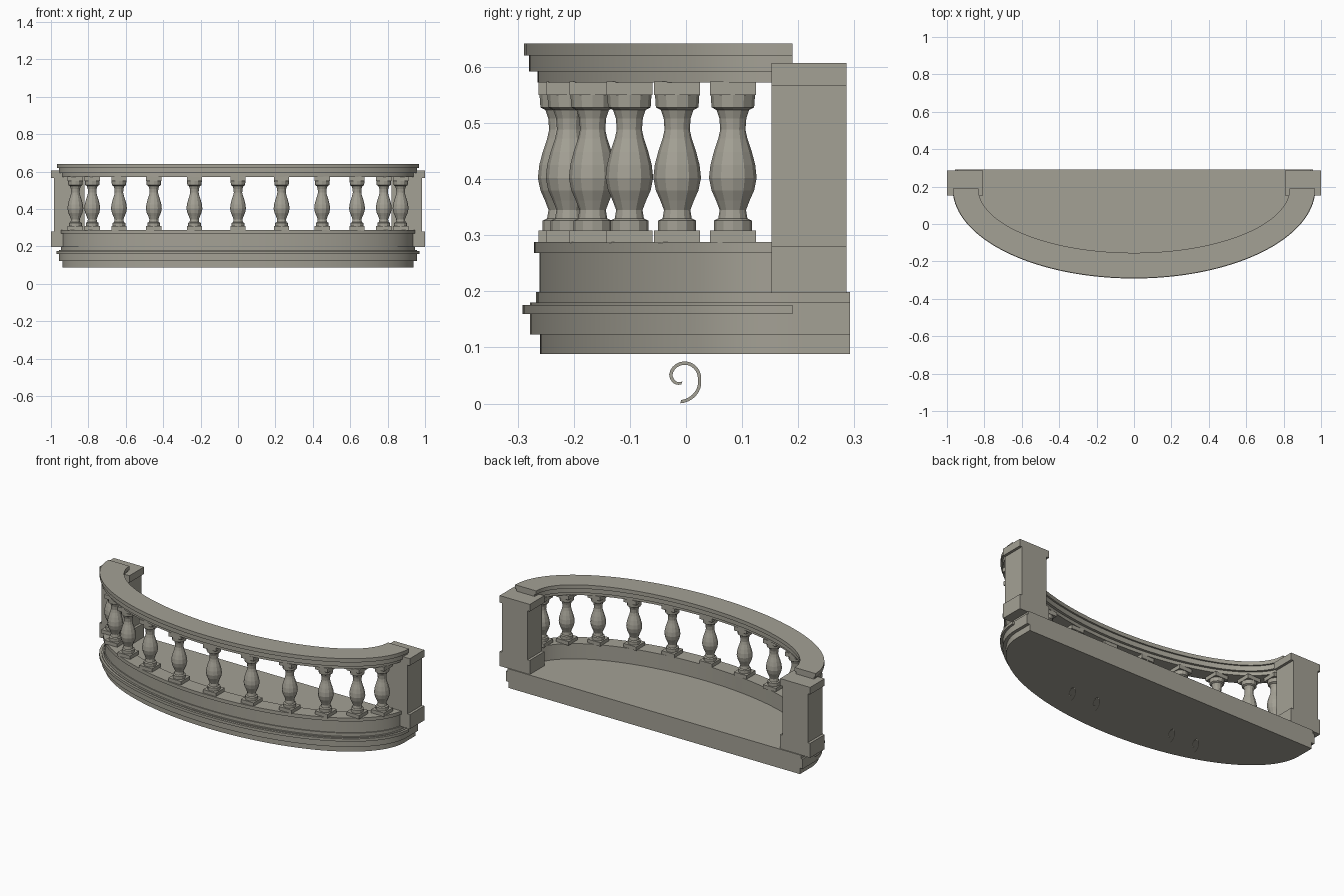
import bpy, bmesh, math

if "Cube" in bpy.data.objects:
    bpy.data.objects.remove(bpy.data.objects["Cube"], do_unlink=True)

stone = bpy.data.materials.new("warm grey stone")
stone.use_nodes = True
COLOUR = (0.37, 0.355, 0.30, 1)
stone.diffuse_color = COLOUR
stone.node_tree.nodes["Principled BSDF"].inputs["Base Color"].default_value = COLOUR

# Centre line of the balustrade: half an ellipse bulging to the front
A, B, CY = 0.90, 0.4115, 0.19
BACK = 0.292
STEPS = 72


def arc_point(t, d=0.0):
    """Point at angle t from the front middle, d outside the centre line."""
    return (A + d) * math.sin(t), CY - (B + d) * math.cos(t)


ANGLES = [math.pi * (i / STEPS - 0.5) for i in range(STEPS + 1)]


def finish(name, bm, smooth=False, fix_normals=True):
    if fix_normals:
        bmesh.ops.recalc_face_normals(bm, faces=bm.faces)
    mesh = bpy.data.meshes.new(name)
    bm.to_mesh(mesh)
    bm.free()
    mesh.materials.append(stone)
    obj = bpy.data.objects.new(name, mesh)
    bpy.context.collection.objects.link(obj)
    if smooth:
        bpy.ops.object.select_all(action='DESELECT')
        obj.select_set(True)
        bpy.context.view_layer.objects.active = obj
        bpy.ops.object.shade_smooth_by_angle(angle=math.radians(25))
    return obj


def bridge(bm, rings, closed):
    """Join neighbouring rings of vertices with quads."""
    for a, b in zip(rings, rings[1:]):
        n = len(a)
        for i in range(n if closed else n - 1):
            j = (i + 1) % n
            bm.faces.new((a[i], a[j], b[j], b[i]))


def sweep(name, section):
    """Sweep a closed (offset, height) section along the half ellipse."""
    bm = bmesh.new()
    rings = [[bm.verts.new((*arc_point(t, d), z)) for d, z in section] for t in ANGLES]
    bridge(bm, rings, True)
    bm.faces.new(rings[0])
    bm.faces.new(rings[-1])
    return finish(name, bm, True)


def slab(name, profile):
    """Solid half-ellipse floor whose edge follows an (offset, height) profile."""
    bm = bmesh.new()
    rings = []
    for d, z in profile:
        outline = [arc_point(t, d) for t in ANGLES]
        outline = [(-A - d, BACK)] + outline + [(A + d, BACK)]
        rings.append([bm.verts.new((x, y, z)) for x, y in outline])
    bridge(bm, rings, True)
    bm.faces.new(rings[0])
    bm.faces.new(rings[-1])
    return finish(name, bm, True)


def add_box(bm, x0, x1, y0, y1, z0, z1):
    made = bmesh.ops.create_cube(bm, size=1)["verts"]
    for v in made:
        v.co = ((x0 + x1) / 2 + v.co.x * (x1 - x0),
                (y0 + y1) / 2 + v.co.y * (y1 - y0),
                (z0 + z1) / 2 + v.co.z * (z1 - z0))


# Floor slab with stepped edge, and the projecting moulding around it
slab("floor_slab", [(0.0385, 0.088), (0.0385, 0.123), (0.0565, 0.123), (0.0565, 0.18),
                    (0.046, 0.18), (0.046, 0.199)])
sweep("slab_moulding", [(0.04, 0.16), (0.07, 0.16), (0.07, 0.176), (0.04, 0.176)])

# Low curved wall with a small lip on its outside
sweep("low_wall", [(-0.04, 0.197), (0.04, 0.197), (0.04, 0.268), (0.049, 0.268),
                   (0.049, 0.288), (-0.04, 0.288)])

# Handrail, stepped the same on both sides
half = [(0.043, 0.572), (0.043, 0.592), (0.058, 0.592), (0.058, 0.62),
        (0.0675, 0.62), (0.0675, 0.642)]
sweep("handrail", half + [(-d, z) for d, z in reversed(half)])

# End posts: base, shaft and cap
for side, label in ((1, "left"), (-1, "right")):
    bm = bmesh.new()
    for inset, z0, z1 in ((0, 0.197, 0.281), (0.015, 0.281, 0.566), (0, 0.566, 0.607)):
        xs = sorted((side * (0.806 + inset), side * (1.0 - inset)))
        add_box(bm, *xs, 0.152, 0.286, z0, z1)
    finish(label + "_end_post", bm)

# Balusters: turned shaft between square plates
TURNING = [(0.034, 0.308), (0.034, 0.326), (0.026, 0.330), (0.0235, 0.345),
           (0.030, 0.362), (0.038, 0.380), (0.0425, 0.402), (0.040, 0.425),
           (0.034, 0.448), (0.026, 0.472), (0.0225, 0.488), (0.024, 0.508),
           (0.029, 0.523), (0.038, 0.528), (0.0395, 0.55)]
SIDES = 12
for k in range(-5, 6):
    cx, cy = arc_point(math.radians(15 * k))
    bm = bmesh.new()
    rings = []
    for r, z in TURNING:
        rings.append([bm.verts.new((cx + r * math.cos(math.tau * i / SIDES),
                                    cy + r * math.sin(math.tau * i / SIDES), z))
                      for i in range(SIDES)])
    bridge(bm, rings, True)
    bm.faces.new(rings[0])
    bm.faces.new(rings[-1])
    for z0, z1 in ((0.286, 0.308), (0.55, 0.574)):
        add_box(bm, cx - 0.041, cx + 0.041, cy - 0.041, cy + 0.041, z0, z1)
    finish("baluster_%d" % (k + 6), bm)

# Flat scroll ornaments under the slab: (angle, outer radius) of the spiral
SPIRAL = [(-97, 0.047), (-65, 0.041), (-11, 0.0315), (40, 0.0295), (90, 0.028),
          (169, 0.0265), (209, 0.0215), (251, 0.0135)]
for n, x in enumerate((-0.41, -0.25, 0.25, 0.41)):
    bm = bmesh.new()
    rings = []
    for (a0, r0), (a1, r1) in zip(SPIRAL, SPIRAL[1:]):
        for s in range(6):
            a = math.radians(a0 + (a1 - a0) * s / 5)
            r = r0 + (r1 - r0) * s / 5
            rings.append([bm.verts.new((x, -0.004 + q * math.cos(a), 0.047 + q * math.sin(a)))
                          for q in (r, r - 0.006)])
    bridge(bm, rings, False)
    bmesh.ops.remove_doubles(bm, verts=bm.verts, dist=0.00001)
    finish("scroll_%d" % (n + 1), bm, fix_normals=False)
